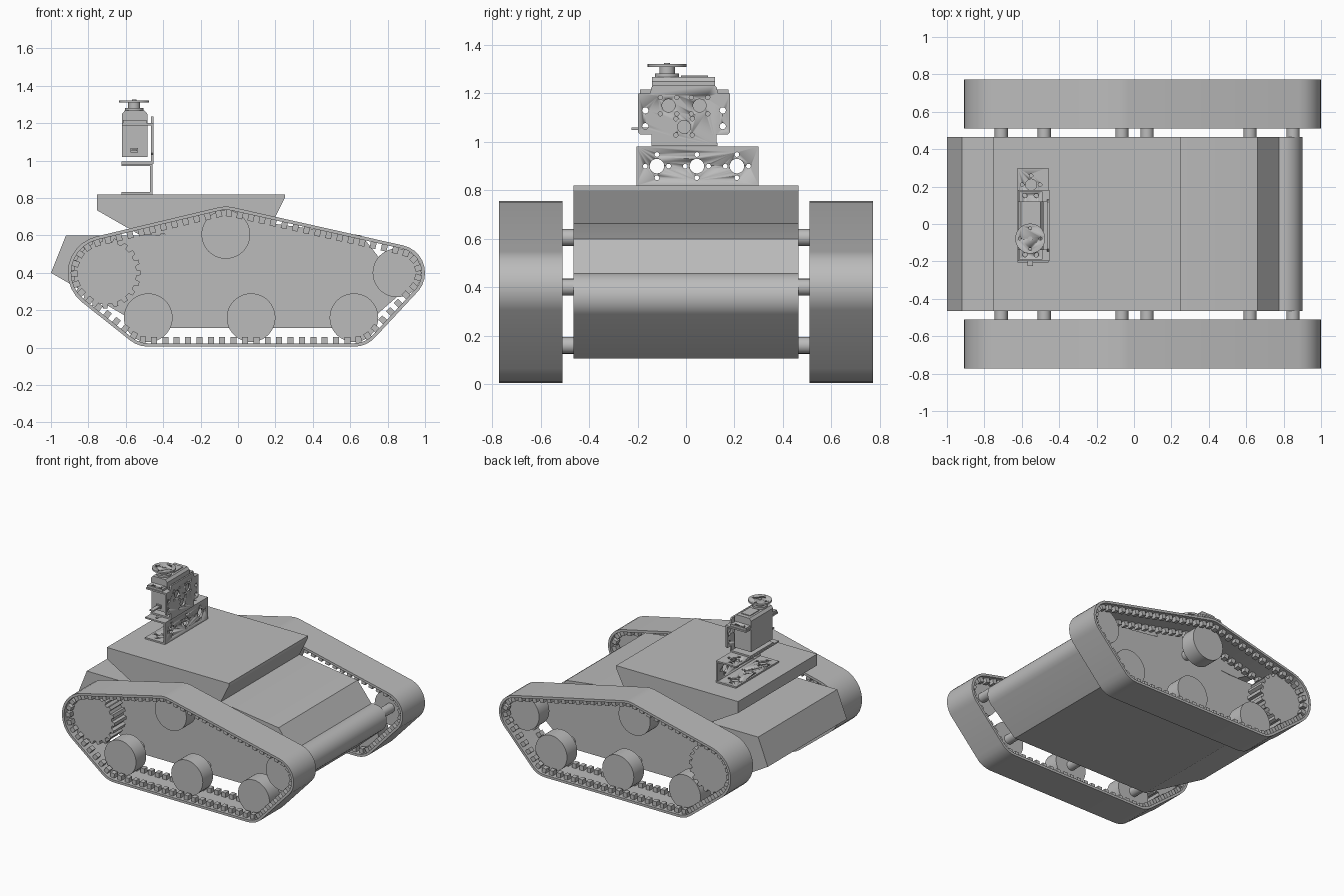
import bpy, bmesh
from math import cos, sin, pi, radians
from mathutils import Vector
from mathutils.geometry import convex_hull_2d

cube = bpy.data.objects.get("Cube")
if cube:
    bpy.data.objects.remove(cube, do_unlink=True)

grey = bpy.data.materials.new("plain grey")
grey.use_nodes = True
COLOR = (0.5, 0.5, 0.5, 1)
grey.diffuse_color = COLOR
grey.node_tree.nodes["Principled BSDF"].inputs["Base Color"].default_value = COLOR

# Where a profile point (a, b) and a depth d land for each extrusion axis
AXES = {"x": lambda a, b, d: (d, a, b),
        "y": lambda a, b, d: (a, d, b),
        "z": lambda a, b, d: (a, b, d)}


def circle(cx, cy, r, n=32):
    return [(cx + r * cos(2 * pi * i / n), cy + r * sin(2 * pi * i / n)) for i in range(n)]


def rect(x0, y0, x1, y1):
    return [(x0, y0), (x1, y0), (x1, y1), (x0, y1)]


def finish(name, bm, mirror=False):
    bmesh.ops.recalc_face_normals(bm, faces=bm.faces)
    mesh = bpy.data.meshes.new(name)
    bm.to_mesh(mesh)
    bm.free()
    mesh.materials.append(grey)
    obj = bpy.data.objects.new(name, mesh)
    bpy.context.collection.objects.link(obj)
    bpy.ops.object.select_all(action="DESELECT")
    obj.select_set(True)
    bpy.context.view_layer.objects.active = obj
    bpy.ops.object.shade_smooth_by_angle(angle=radians(25))
    if mirror:
        mod = obj.modifiers.new("mirror", "MIRROR")
        mod.use_axis = (False, True, False)
    return obj


def add_prism(bm, pts, lo, hi, axis):
    place = AXES[axis]
    a = [bm.verts.new(place(*p, lo)) for p in pts]
    b = [bm.verts.new(place(*p, hi)) for p in pts]
    bm.faces.new(a)
    bm.faces.new(b[::-1])
    for i in range(len(pts)):
        j = (i + 1) % len(pts)
        bm.faces.new((a[i], a[j], b[j], b[i]))


def prisms(name, profiles, lo, hi, axis, mirror=False):
    bm = bmesh.new()
    for pts in profiles:
        add_prism(bm, pts, lo, hi, axis)
    return finish(name, bm, mirror)


def drill(obj, holes, lo, hi, axis):
    cutter = prisms("hole_cutter", holes, lo, hi, axis)
    cutter.hide_render = True
    mod = obj.modifiers.new("holes", "BOOLEAN")
    mod.operation, mod.solver, mod.object = "DIFFERENCE", "EXACT", cutter
    bpy.context.view_layer.objects.active = obj
    bpy.ops.object.modifier_apply(modifier=mod.name)
    bpy.data.objects.remove(cutter, do_unlink=True)


def cross_holes(cx, cy, r=0.03, d=0.048):
    small = [circle(cx + d * cos(k * pi / 2), cy + d * sin(k * pi / 2), 0.01, 12) for k in range(4)]
    return [circle(cx, cy, r, 20)] + small


# Hull with a rounded nose
nose = [(0.8 + 0.1 * cos(radians(t)), 0.36 + 0.1 * sin(radians(t))) for t in range(105, -50, -10)]
hull = [(-1, 0.4), (-0.92, 0.6), (-0.45, 0.6), (0.17, 0.665), (0.66, 0.6)]
hull += nose + [(0.66, 0.105), (-0.49, 0.105)]
prisms("hull", [hull], -0.465, 0.465, "y")

# Raised deck box with undercut ends
deck = [(-0.755, 0.82), (0.25, 0.82), (0.25, 0.8), (0.17, 0.64), (-0.52, 0.6), (-0.755, 0.735)]
prisms("upper_deck", [deck], -0.465, 0.465, "y")

# Wheels and axles
SPROCKET, IDLER, TOP = (-0.71, 0.4), (0.85, 0.4), (-0.065, 0.605)
ROAD = [(-0.48, 0.16), (0.07, 0.16), (0.62, 0.16)]
prisms("wheels", [circle(*c, 0.13, 48) for c in ROAD + [TOP, IDLER]], 0.58, 0.7, "y", True)
prisms("axles", [circle(*c, 0.035, 20) for c in ROAD + [TOP, IDLER, SPROCKET]], 0.44, 0.6, "y", True)

gear = []
TEETH = 20
for i in range(TEETH):
    for off, r in ((-0.3, 0.168), (-0.2, 0.19), (0.2, 0.19), (0.3, 0.168)):
        t = 2 * pi * (i + off) / TEETH
        gear.append((SPROCKET[0] + r * cos(t), SPROCKET[1] + r * sin(t)))
prisms("drive_sprocket", [gear], 0.57, 0.71, "y", True)

# Track belt wrapped around the wheels
wraps = [(SPROCKET, 0.2), (TOP, 0.15), (IDLER, 0.15), (ROAD[0], 0.155), (ROAD[2], 0.155)]


def ring(inset):
    return [Vector(p) for c, r in wraps for p in circle(*c, r - inset, 28)]


outer_all, inner_all = ring(0), ring(0.018)
order = convex_hull_2d(outer_all)
outer = [outer_all[i] for i in order]
inner = [inner_all[i] for i in order]
bm = bmesh.new()
rows = [[bm.verts.new((p.x, y, p.y)) for p in loop]
        for loop, y in ((outer, 0.51), (outer, 0.773), (inner, 0.773), (inner, 0.51))]
n = len(order)
for k in range(4):
    for i in range(n):
        j = (i + 1) % n
        a, b = rows[k], rows[(k + 1) % 4]
        bm.faces.new((a[i], a[j], b[j], b[i]))
finish("track_belt", bm, True)

# Track lugs, two rows evenly spaced along the inside of the belt
center = Vector((0, 0.35))
length = sum((inner[(i + 1) % n] - inner[i]).length for i in range(n))
pitch = length / round(length / 0.061)
bm = bmesh.new()
walked, target = 0, pitch / 2
for i in range(n):
    p, q = inner[i], inner[(i + 1) % n]
    seg = (q - p).length
    if seg < 1e-6:
        continue
    u = (q - p) / seg
    inward = Vector((-u.y, u.x))
    if inward.dot(center - p) < 0:
        inward = -inward
    while target < walked + seg:
        m = p + u * (target - walked)
        lug = [m - u * 0.016 - inward * 0.004, m + u * 0.016 - inward * 0.004,
               m + u * 0.016 + inward * 0.034, m - u * 0.016 + inward * 0.034]
        for y in (0.55, 0.733):
            add_prism(bm, [tuple(v) for v in lug], y - 0.02, y + 0.02, "y")
        target += pitch
    walked += seg
finish("track_lugs", bm, True)

# Lower channel bracket with three groups of holes on each wall
HOLE_Y = (-0.12, 0.045, 0.21)
web = prisms("lower_bracket_web", [rect(-0.205, 0.82, 0.3, 0.982)], -0.47, -0.458, "x")
drill(web, [h for y in HOLE_Y for h in cross_holes(y, 0.9)], -0.5, -0.4, "x")
for name, z in (("bottom", 0.82), ("top", 0.971)):
    flange = prisms("lower_bracket_" + name, [rect(-0.622, -0.205, -0.465, 0.3)], z, z + 0.011, "z")
    drill(flange, [h for y in HOLE_Y for h in cross_holes(-0.55, y)], z - 0.02, z + 0.03, "z")

# Upper bracket that carries the servo
prisms("upper_bracket_base", [rect(-0.622, -0.14, -0.458, 0.13)], 0.983, 0.995, "z")
half = [(0.135, 0.983), (0.135, 1.03), (0.18, 1.03), (0.19, 1.04), (0.19, 1.2),
        (0.14, 1.2), (0.135, 1.225), (0.125, 1.235)]
plate = [(y - 0.008, z) for y, z in half] + [(-y - 0.008, z) for y, z in half[::-1]]
wall = prisms("upper_bracket_wall", [plate], -0.464, -0.452, "x")
holes = [circle(y, z, 0.013, 12) for y in (-0.168, 0.152) for z in (1.065, 1.13)]
for y, z in ((-0.072, 1.15), (0.056, 1.15), (-0.008, 1.062)):
    holes.append(circle(y, z, 0.027, 20))
    holes += [circle(y + a * 0.034, z + b * 0.034, 0.009, 10) for a in (-1, 1) for b in (-1, 1)]
drill(wall, holes, -0.48, -0.44, "x")
prisms("upper_bracket_arms", [rect(-0.62, -0.198, -0.455, -0.135), rect(-0.62, 0.12, -0.455, 0.182)],
       1.188, 1.2, "z")

# Servo body, mounting ears and chamfered cap
prisms("servo_body", [rect(-0.62, -0.135, -0.485, 0.12)], 1.02, 1.225, "z")
ears = prisms("servo_ears", [rect(-0.615, -0.19, -0.49, 0.175)], 1.2, 1.216, "z")
drill(ears, [circle(x, y, 0.012, 12) for x in (-0.583, -0.522) for y in (-0.165, 0.152)], 1.18, 1.23, "z")
cap = [(-0.62, 1.22), (-0.485, 1.22), (-0.485, 1.25), (-0.5, 1.268), (-0.605, 1.268), (-0.62, 1.25)]
prisms("servo_cap", [cap], -0.14, 0.12, "y")
prisms("servo_cap_step", [rect(-0.59, -0.02, -0.515, 0.09)], 1.26, 1.274, "z")
prisms("cable_exit", [rect(-0.575, 1.043, -0.535, 1.068)], -0.145, -0.13, "y")
prisms("cable_stub", [rect(-0.57, 1.05, -0.54, 1.06)], -0.225, -0.14, "y")

# Output shaft and round horn
HUB = (-0.555, -0.078)
prisms("servo_boss", [circle(*HUB, 0.05)], 1.26, 1.282, "z")
prisms("horn_hub", [circle(*HUB, 0.032)], 1.28, 1.315, "z")
horn = prisms("horn_disc", [circle(*HUB, 0.08, 40)], 1.31, 1.322, "z")
drill(horn, [circle(HUB[0] + 0.055 * cos(k * pi / 2), HUB[1] + 0.055 * sin(k * pi / 2), 0.008, 10)
             for k in range(4)], 1.3, 1.33, "z")
prisms("horn_screw", [circle(*HUB, 0.012, 12)], 1.315, 1.326, "z")
